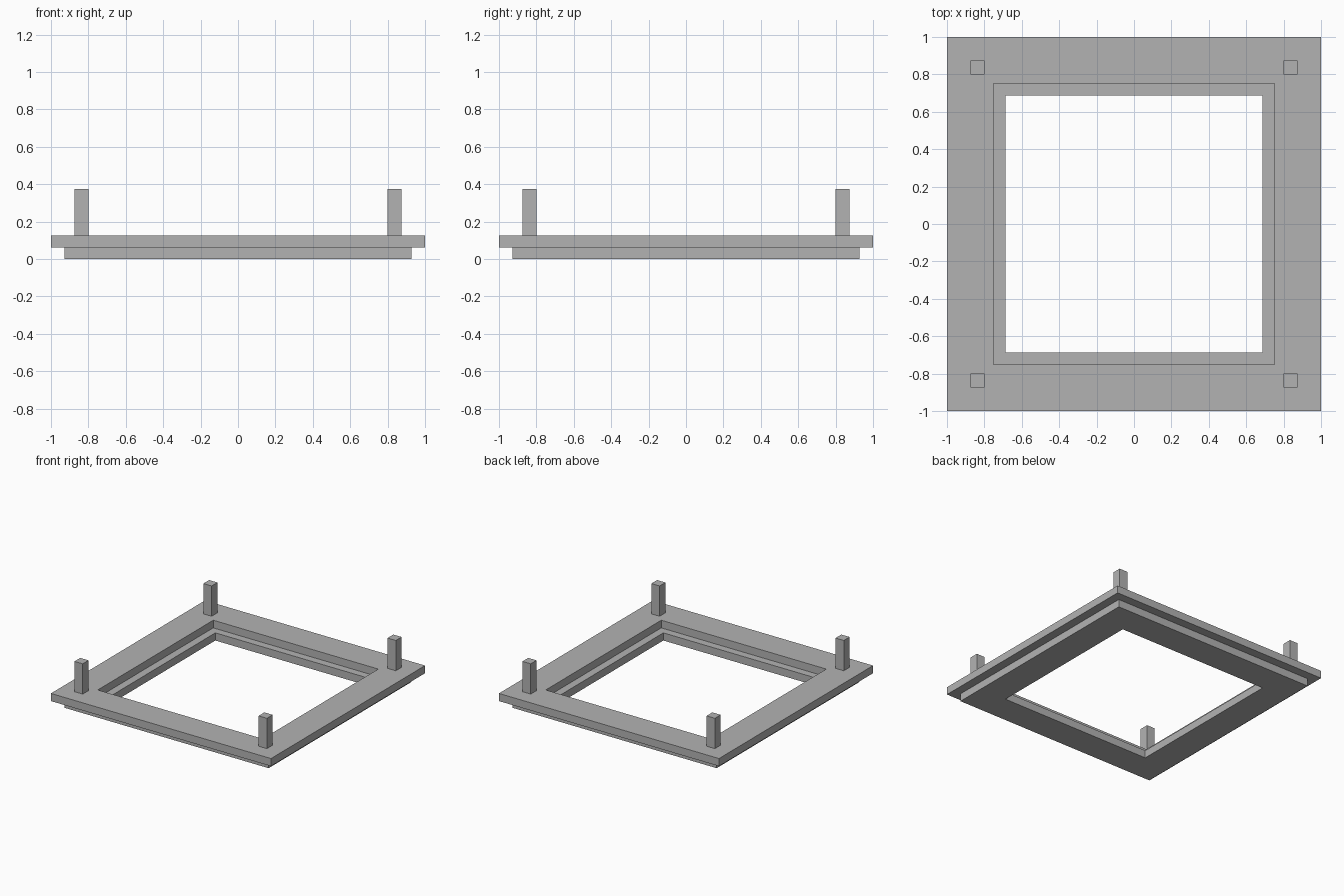
import bpy
import bmesh

cube = bpy.data.objects.get("Cube")
if cube:
    bpy.data.objects.remove(cube, do_unlink=True)

# Single grey material
grey = bpy.data.materials.new("plain_grey")
grey.use_nodes = True
GREY = (0.45, 0.45, 0.45, 1)
grey.diffuse_color = GREY
grey.node_tree.nodes["Principled BSDF"].inputs["Base Color"].default_value = GREY


def add_object(name, bm):
    bmesh.ops.recalc_face_normals(bm, faces=bm.faces)
    mesh = bpy.data.meshes.new(name)
    bm.to_mesh(mesh)
    bm.free()
    mesh.materials.append(grey)
    obj = bpy.data.objects.new(name, mesh)
    bpy.context.collection.objects.link(obj)
    return obj


def square_ring(name, outer, inner, bottom, top):
    """Square frame with a square opening; sizes are half widths."""
    bm = bmesh.new()
    corners = [(-1, -1), (1, -1), (1, 1), (-1, 1)]
    loops = [[bm.verts.new((x * r, y * r, z)) for x, y in corners]
             for r, z in ((outer, bottom), (outer, top), (inner, top), (inner, bottom))]
    for a, b in zip(loops, loops[1:] + loops[:1]):
        for i in range(4):
            j = (i + 1) % 4
            bm.faces.new((a[i], a[j], b[j], b[i]))
    return add_object(name, bm)


def post(name, x, y, width, bottom, top):
    bm = bmesh.new()
    bmesh.ops.create_cube(bm, size=1)
    bmesh.ops.scale(bm, vec=(width, width, top - bottom), verts=bm.verts)
    bmesh.ops.translate(bm, vec=(x, y, (top + bottom) / 2), verts=bm.verts)
    return add_object(name, bm)


# Two stacked frames
square_ring("lower_frame", 0.928, 0.687, 0, 0.063)
square_ring("upper_frame", 1, 0.75, 0.063, 0.126)

# Corner posts
for side, x in (("left", 1), ("right", -1)):
    for end, y in (("front", -1), ("back", 1)):
        post(f"{end}_{side}_post", x * 0.837, y * 0.837, 0.075, 0.126, 0.375)
